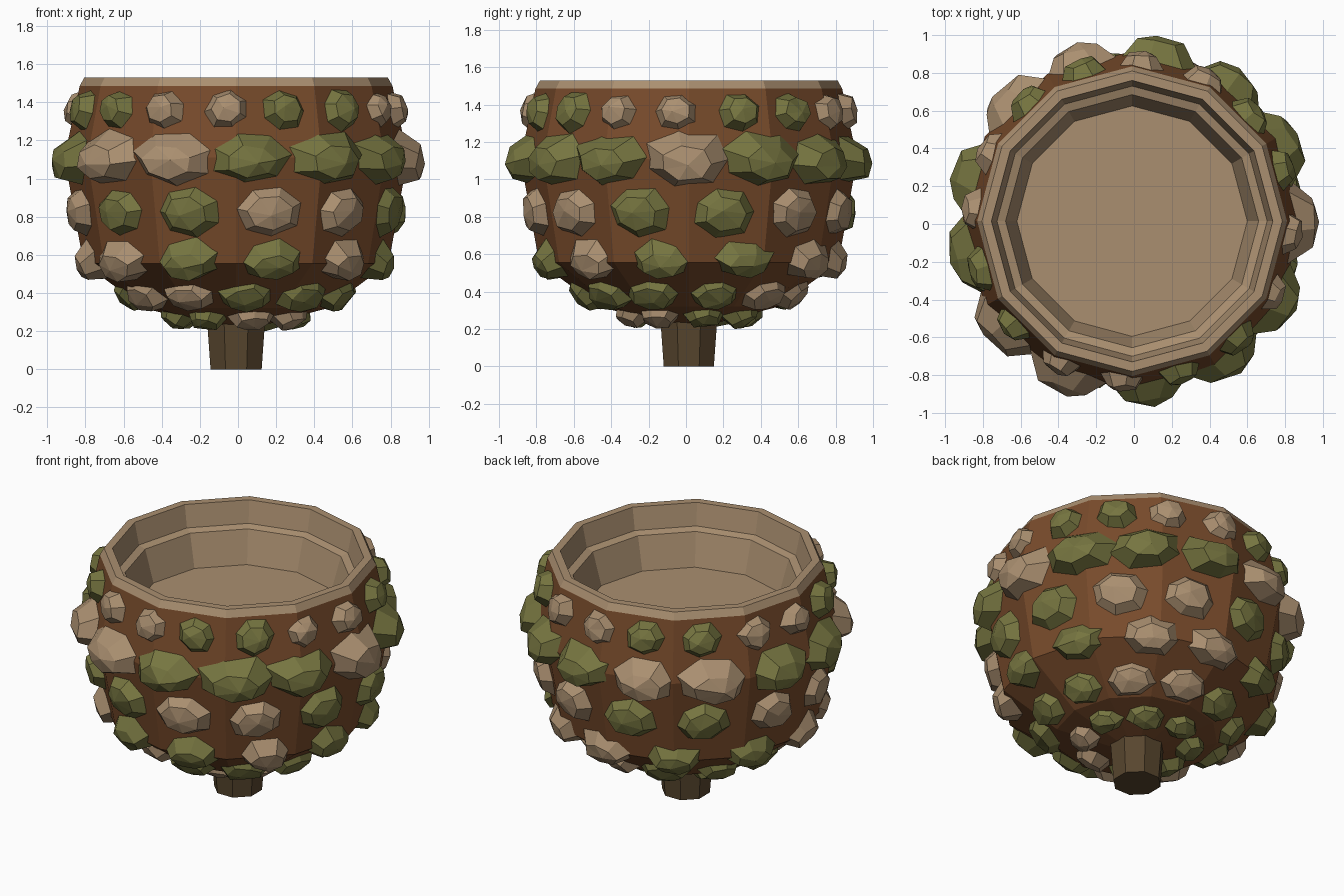
import bpy, bmesh, math, random
from mathutils import Vector

if "Cube" in bpy.data.objects:
    bpy.data.objects.remove(bpy.data.objects["Cube"])

random.seed(4)
CX, CY = -0.01, 0.015


def material(name, rgb):
    m = bpy.data.materials.new(name)
    m.diffuse_color = [((c / 255 + 0.055) / 1.055) ** 2.4 for c in rgb] + [1]
    m.use_nodes = True
    m.node_tree.nodes["Principled BSDF"].inputs["Base Color"].default_value = m.diffuse_color
    return m


BROWN = material("bark brown", (120, 75, 43))
TAN = material("pale tan", (170, 143, 112))
GREEN = material("moss green", (118, 117, 64))
STEM = material("stem brown", (88, 70, 46))


def finish(name, bm, mats):
    bmesh.ops.recalc_face_normals(bm, faces=bm.faces)
    me = bpy.data.meshes.new(name)
    bm.to_mesh(me)
    bm.free()
    for m in mats:
        me.materials.append(m)
    ob = bpy.data.objects.new(name, me)
    bpy.context.collection.objects.link(ob)
    return ob


def lathe(name, profile, sides, mats, start=0.0, tan_from=None):
    """Faceted turned shape, capped at both ends of the profile."""
    bm = bmesh.new()
    rings = []
    for r, z in profile:
        rings.append([bm.verts.new((CX + r * math.sin(start + math.tau * i / sides),
                                    CY - r * math.cos(start + math.tau * i / sides), z))
                      for i in range(sides)])
    for k in range(len(rings) - 1):
        a, b = rings[k], rings[k + 1]
        for i in range(sides):
            j = (i + 1) % sides
            f = bm.faces.new((a[i], a[j], b[j], b[i]))
            f.material_index = int(tan_from is not None and k >= tan_from)
    bm.faces.new(rings[0])
    f = bm.faces.new(rings[-1])
    f.material_index = int(tan_from is not None)
    return finish(name, bm, mats)


# Cup shell with a stepped, lined hollow
lathe("cup", [(0.14, 0.23), (0.48, 0.32), (0.80, 0.555), (0.90, 1.11), (0.82, 1.485),
              (0.795, 1.53), (0.745, 1.53), (0.715, 1.39), (0.67, 1.375), (0.61, 1.17)],
      12, [BROWN, TAN], tan_from=4)

# Stem
lathe("stem", [(0.145, 0.0), (0.165, 0.26)], 8, [STEM], start=math.pi / 8)


def pebble(bm, azimuth, z, r, tilt, half_w, half_h, height, drop, mat):
    """Faceted lump: buried base ring, shoulder ring and an off-centre peak."""
    sa, ca = math.sin(azimuth), math.cos(azimuth)
    st, ct = math.sin(tilt), math.cos(tilt)
    side = Vector((ca, sa, 0))
    out = Vector((sa * ct, -ca * ct, st))
    up = Vector((-sa * st, ca * st, ct))
    origin = Vector((CX + r * sa, CY - r * ca, z))
    n, turn = 7, random.uniform(0, math.tau)
    wobble = [random.uniform(0.92, 1.08) for _ in range(n)]
    rings = []
    for scale, lift in ((1.2, -0.06), (0.66, 0.72 * height)):
        ring = []
        for i in range(n):
            a = turn + math.tau * i / n
            s = scale * wobble[i]
            d, v = lift, math.sin(a) * s
            if scale < 1:
                d += random.uniform(-0.12, 0.12) * height
                v -= drop
            ring.append(bm.verts.new(origin + side * (half_w * s * math.cos(a))
                                     + up * (half_h * v) + out * d))
        rings.append(ring)
    peak = bm.verts.new(origin + out * height + side * random.uniform(-0.2, 0.2) * half_w
                        + up * (random.uniform(-0.15, 0.15) - drop) * half_h)
    faces = [bm.faces.new(rings[0][::-1])]
    for i in range(n):
        j = (i + 1) % n
        faces.append(bm.faces.new((rings[0][i], rings[0][j], rings[1][j], rings[1][i])))
        faces.append(bm.faces.new((rings[1][i], rings[1][j], peak)))
    for f in faces:
        f.material_index = mat


# Pebble rows: first azimuth, height, radius, tilt, half width, half height, bulge,
# downward shift of the peak, colours
ROWS = [
    ("top_pebbles", -49, 1.36, 0.83, 10, 0.12, 0.11, 0.075, 0.0, "gttg" * 4),
    ("ridge_pebbles", -50, 1.12, 0.87, 0, 0.20, 0.13, 0.12, 0.25, "ttgggtgggttgg"),
    ("middle_pebbles", -48, 0.825, 0.83, -9, 0.175, 0.135, 0.075, 0.0, "ggtt" * 3),
    ("lower_pebbles", -51, 0.575, 0.775, -24, 0.17, 0.11, 0.08, 0.2, "tggtggttggt"),
    ("under_pebbles", -27, 0.405, 0.56, -42, 0.155, 0.12, 0.075, 0.1, "tggggttgggt"),
    ("base_pebbles", -30, 0.285, 0.32, -62, 0.125, 0.10, 0.075, 0.0, "gttggggg"),
]
for name, first, z, r, tilt, w, h, bulge, drop, colours in ROWS:
    bm = bmesh.new()
    for i, c in enumerate(colours):
        azimuth = math.radians(first + 360 * i / len(colours) + random.uniform(-1, 1))
        k = random.uniform(0.95, 1.05)
        pebble(bm, azimuth, z, r, math.radians(tilt), w * k, h * k, bulge, drop, "gt".index(c))
    finish(name, bm, [GREEN, TAN])
